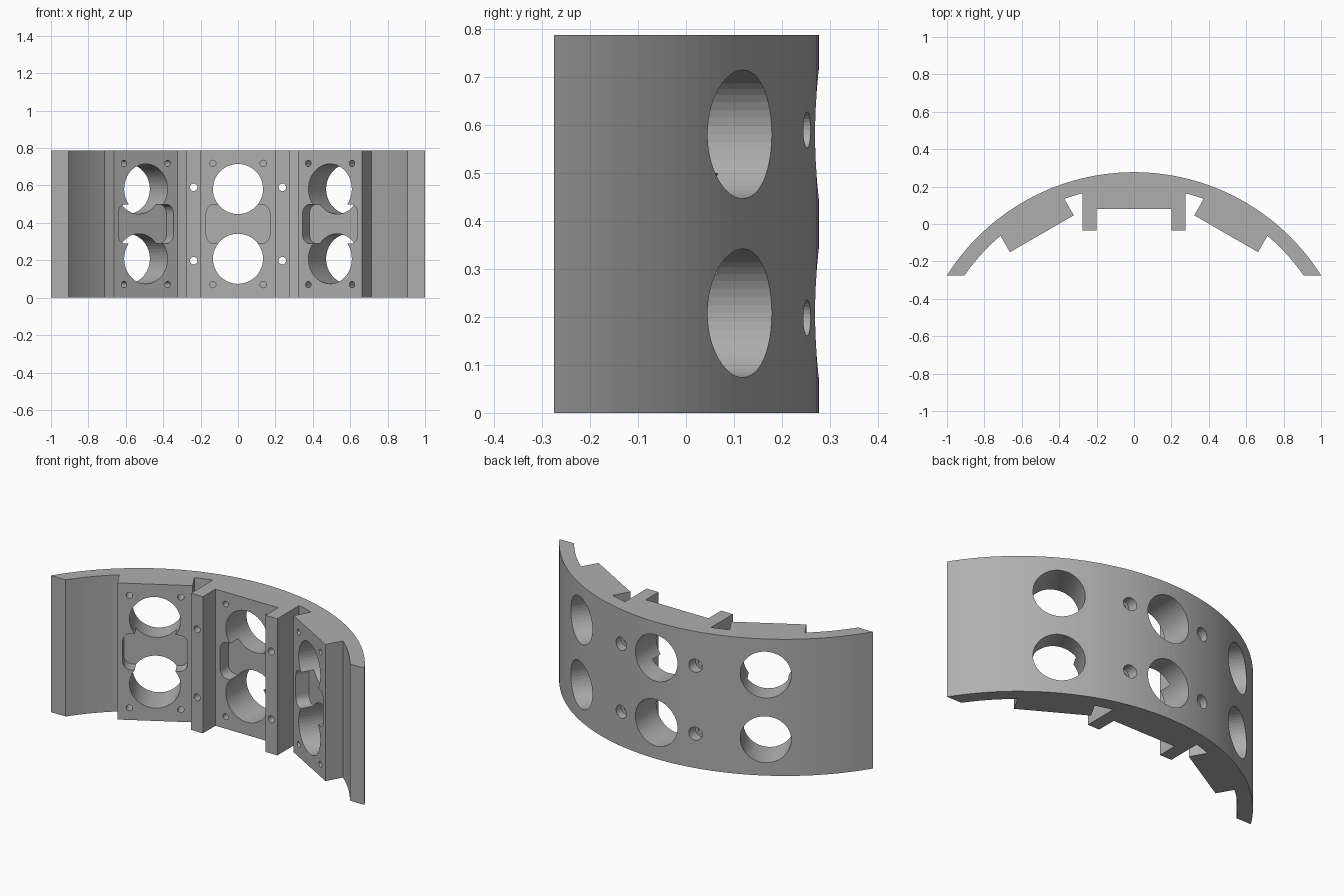
import bpy, bmesh
from math import sin, cos, asin, acos, pi, radians, sqrt
from mathutils import Matrix, Vector

cube = bpy.data.objects.get("Cube")
if cube:
    bpy.data.objects.remove(cube)

HEIGHT = 0.788
AXIS_Y = -0.905          # centre of the arcs
R_OUT, R_IN = 1.182, 1.104
PAD_R, PAD_HALF = 0.985, 0.197
HOLE_Z = (0.208, 0.581)

grey = bpy.data.materials.new("grey")
grey.use_nodes = True
colour = (0.43, 0.43, 0.43, 1)
grey.diffuse_color = colour
grey.node_tree.nodes["Principled BSDF"].inputs["Base Color"].default_value = colour


def prism(name, points, depth, matrix=Matrix()):
    """Extrude a counter-clockwise outline along local z."""
    bm = bmesh.new()
    face = bm.faces.new([bm.verts.new((x, y, 0)) for x, y in points])
    ext = bmesh.ops.extrude_face_region(bm, geom=[face])
    top = [v for v in ext["geom"] if isinstance(v, bmesh.types.BMVert)]
    bmesh.ops.translate(bm, vec=(0, 0, depth), verts=top)
    bmesh.ops.recalc_face_normals(bm, faces=bm.faces)
    bm.transform(matrix)
    mesh = bpy.data.meshes.new(name)
    bm.to_mesh(mesh)
    bm.free()
    mesh.materials.append(grey)
    obj = bpy.data.objects.new(name, mesh)
    bpy.context.collection.objects.link(obj)
    return obj


def arc(r, a0, a1, n):
    """Points about the main axis, angle measured from +y towards +x."""
    angles = [a0 + (a1 - a0) * i / n for i in range(n + 1)]
    return [(r * sin(a), AXIS_Y + r * cos(a)) for a in angles]


def circle(r, n):
    return [(r * cos(2 * pi * i / n), r * sin(2 * pi * i / n)) for i in range(n)]


def rounded_rect(hx, hy, r, n=6):
    pts = []
    for q, (sx, sy) in enumerate(((1, 1), (-1, 1), (-1, -1), (1, -1))):
        for i in range(n + 1):
            a = (q + i / n) * pi / 2
            pts.append((sx * (hx - r) + r * cos(a), sy * (hy - r) + r * sin(a)))
    return pts


def pad_point(u, r, a):
    return (u * cos(a) + r * sin(a), AXIS_Y - u * sin(a) + r * cos(a))


# Cross-section of one half, from the middle outwards along the inside
tilt = radians(30)
pad_spread = asin(PAD_HALF / R_IN)
inner = [(0.2, 0.08), (0.2, -0.035), (0.275, -0.035)]
inner += arc(R_IN, asin(0.275 / R_IN), tilt - pad_spread, 4)
inner += [pad_point(-PAD_HALF, PAD_R, tilt), pad_point(PAD_HALF, PAD_R, tilt)]
inner += arc(R_IN, tilt + pad_spread, acos(0.63 / R_IN), 8)
end = asin(1 / R_OUT)
outline = [(-x, y) for x, y in reversed(inner)] + inner + arc(R_OUT, end, -end, 64)
body = prism("curved_bracket", outline, HEIGHT)


def cut(points, depth, matrix):
    cutter = prism("cutter", points, depth, matrix)
    cutter.hide_render = True
    mod = body.modifiers.new("cut", 'BOOLEAN')
    mod.operation = 'DIFFERENCE'
    mod.solver = 'EXACT'
    mod.object = cutter
    bpy.context.view_layer.objects.active = body
    bpy.ops.object.modifier_apply(modifier=mod.name)
    bpy.data.objects.remove(cutter)


def inward(a, r, u, z):
    """Frame at radius r on a pad, with local z pointing to the inside."""
    return (Matrix.Translation((0, AXIS_Y, 0)) @ Matrix.Rotation(-a, 4, 'Z')
            @ Matrix.Translation((u, r, z)) @ Matrix.Rotation(pi / 2, 4, 'X'))


# Three pads: two through bores, a shallow pocket and four blind screw holes
for a in (-tilt, 0, tilt):
    for z in HOLE_Z:
        cut(circle(0.134, 48), 0.5, inward(a, 1.3, 0, z))
    cut(rounded_rect(0.17, 0.105, 0.045), 0.2, inward(a, PAD_R + 0.075, 0, HEIGHT / 2))
    for u in (-0.135, 0.135):
        for z in (0.07, HEIGHT - 0.07):
            cut(circle(0.017, 16), 0.2, inward(a, PAD_R + 0.09, u, z))

# Ribs: through screw holes with a wider counterbore at the back
for x in (-0.237, 0.237):
    for z in (0.198, 0.59):
        cut(circle(0.02, 20), 0.6, inward(0, 1.3, x, z))
        cut(circle(0.0375, 28), 0.195, inward(0, 1.3, x, z))
